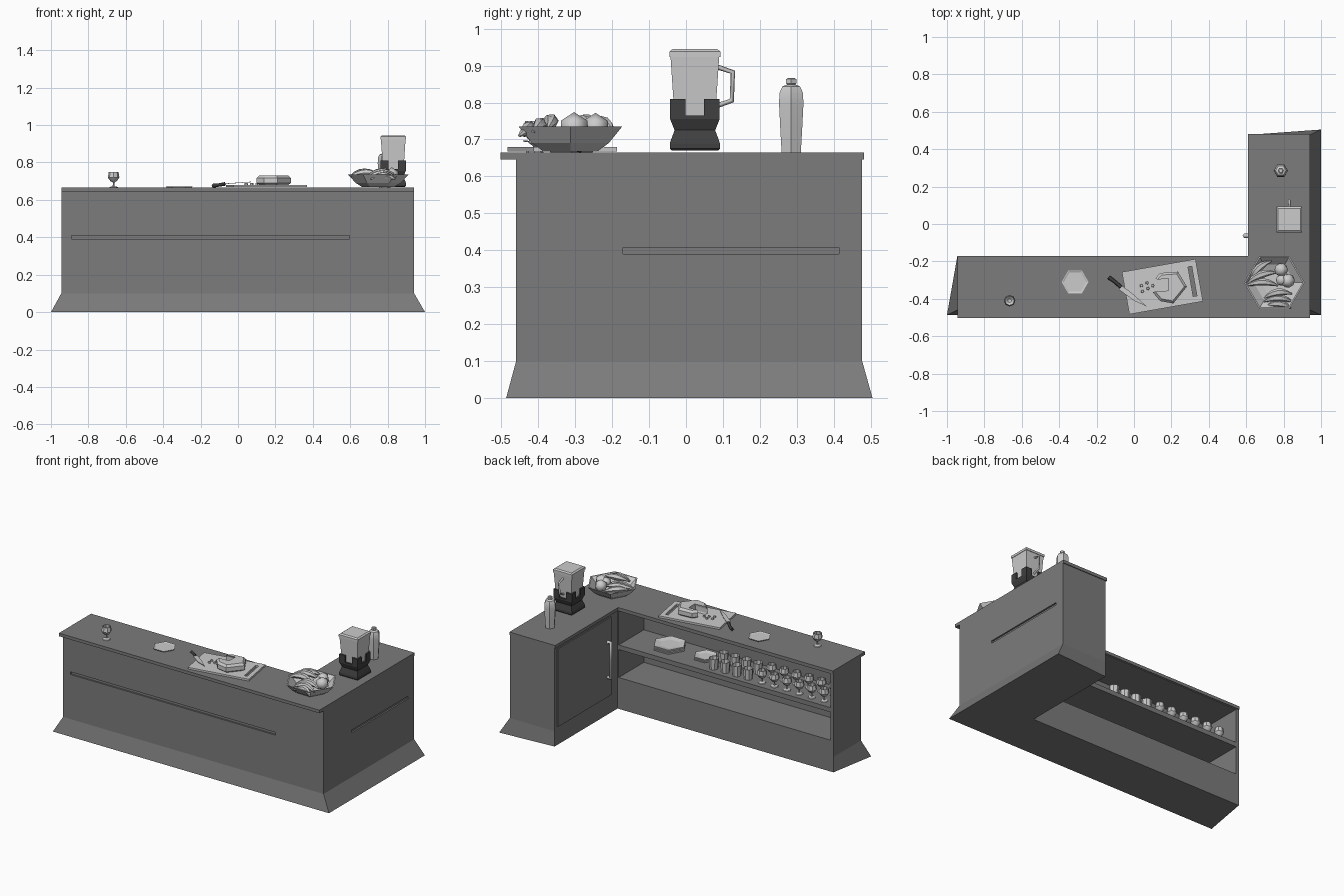
import bpy, bmesh, math
from mathutils import Matrix, Vector

if "Cube" in bpy.data.objects:
    bpy.data.objects.remove(bpy.data.objects["Cube"])

TOP = 0.665      # worktop height
SHELF = 0.418    # glass shelf height


def material(name, v):
    m = bpy.data.materials.new(name)
    m.diffuse_color = (v, v, v, 1)
    m.use_nodes = True
    m.node_tree.nodes["Principled BSDF"].inputs["Base Color"].default_value = m.diffuse_color
    return m


CHARCOAL = material("charcoal", 0.2)
BLACK = material("black", 0.05)


def add(name, mesh, mat=None, smooth=None):
    ob = bpy.data.objects.new(name, mesh)
    bpy.context.collection.objects.link(ob)
    if mat:
        mesh.materials.append(mat)
    if smooth:
        bpy.ops.object.select_all(action='DESELECT')
        ob.select_set(True)
        bpy.context.view_layer.objects.active = ob
        bpy.ops.object.shade_smooth_by_angle(angle=math.radians(smooth))
    return ob


def loft(name, rings, mat=None, smooth=None):
    """Skin a stack of equal-length rings and cap both ends."""
    bm = bmesh.new()
    vs = [[bm.verts.new(p) for p in r] for r in rings]
    n = len(rings[0])
    for a, b in zip(vs, vs[1:]):
        for i in range(n):
            bm.faces.new((a[i], a[(i + 1) % n], b[(i + 1) % n], b[i]))
    bm.faces.new(vs[0][::-1])
    bm.faces.new(vs[-1])
    bmesh.ops.recalc_face_normals(bm, faces=bm.faces)
    me = bpy.data.meshes.new(name)
    bm.to_mesh(me)
    bm.free()
    return add(name, me, mat, smooth)


def turned(name, profile, loc, n=6, turn=0.0, mat=None, smooth=None):
    """Revolve (radius, height) pairs with n sides."""
    ang = [turn + 2 * math.pi * i / n for i in range(n)]
    return loft(name, [[(loc[0] + r * math.cos(a), loc[1] + r * math.sin(a), loc[2] + z)
                        for a in ang] for r, z in profile], mat, smooth)


def prism(name, pts, z0, z1, mat=None):
    return loft(name, [[(x, y, z) for x, y in pts] for z in (z0, z1)], mat)


def box(name, x, y, z, mat=None):
    return prism(name, [(x[0], y[0]), (x[1], y[0]), (x[1], y[1]), (x[0], y[1])], z[0], z[1], mat)


def tube(name, pts, radii, res=0, mat=None, smooth=None):
    """Sweep a round or square section along a path."""
    cu = bpy.data.curves.new(name, 'CURVE')
    cu.dimensions = '3D'
    cu.bevel_depth, cu.bevel_resolution, cu.use_fill_caps = 1.0, res, True
    sp = cu.splines.new('POLY')
    sp.points.add(len(pts) - 1)
    for q, p, r in zip(sp.points, pts, radii):
        q.co, q.radius = (*p, 1), r
    tmp = bpy.data.objects.new(name + "_path", cu)
    bpy.context.collection.objects.link(tmp)
    me = bpy.data.meshes.new_from_object(tmp.evaluated_get(bpy.context.evaluated_depsgraph_get()))
    bpy.data.objects.remove(tmp)
    return add(name, me, mat, smooth)


def cut(ob, x, y, z, matrix=None):
    """Subtract a box from an object."""
    c = box("cutter", x, y, z)
    if matrix:
        c.data.transform(matrix)
    m = ob.modifiers.new("cut", 'BOOLEAN')
    m.operation, m.solver, m.object = 'DIFFERENCE', 'EXACT', c
    bpy.context.view_layer.objects.active = ob
    bpy.ops.object.modifier_apply(modifier=m.name)
    bpy.data.objects.remove(c)


# L-shaped counter with flared foot, open shelves at the back and two slots
wall = [(-.945, -.46), (.942, -.46), (.942, .477), (.618, .477), (.618, -.175), (-.945, -.175)]
foot = [(-1, -.487), (1, -.487), (1, .505)] + wall[3:]
counter = loft("counter_body", [[(x, y, z) for x, y in o]
                                for o, z in ((foot, 0), (wall, .1), (wall, .645))], CHARCOAL)
cut(counter, (-.925, .61), (-.435, -.1), (.205, .388))
cut(counter, (-.925, .61), (-.435, -.1), (SHELF, .64))
cut(counter, (-.89, .595), (-.5, -.45), (.392, .41))
cut(counter, (.932, 1), (-.17, .415), (.39, .407))

# Worktop
prism("worktop", [(-.945, -.503), (.942, -.503), (.942, .482), (.61, .482), (.61, -.17),
                  (-.945, -.17)], .645, TOP, CHARCOAL)

# Cupboard door and handle
box("cupboard_door", (.611, .625), (-.1, .45), (.12, .63), CHARCOAL)
tube("door_handle", [(.615, -.063, .48), (.59, -.063, .48), (.59, -.063, .25), (.615, -.063, .25)],
     [.013] * 4)

# Glassware
WINE = [(.024, 0), (.022, .004), (.005, .008), (.004, .028), (.018, .036), (.031, .055),
        (.026, .085), (.023, .085), (.026, .056), (.01, .04)]
TUMBLER = [(.026, 0), (.031, .07), (.028, .07), (.024, .008)]
turned("wine_glass", WINE, (-.665, -.41, TOP), n=8, smooth=40)
for row in range(2):
    for i in range(6):
        turned("shelf_wine_glass", WINE, (-.84 + .09 * i, -.23 - .1 * row, SHELF), n=8, smooth=40)
    for i in range(4):
        turned("shelf_tumbler", TUMBLER, (-.29 + .083 * i, -.23 - .1 * row, SHELF), n=8, smooth=40)

# Plates and coaster
for x, r, count in ((.335, .105, 4), (.075, .075, 3)):
    for i in range(count):
        turned("plate", [(r * .65, 0), (r, .009), (r * .97, .011), (r * .6, .004)],
               (x, -.31, SHELF + i * .008))
turned("coaster", [(.066, 0), (.072, .007), (.068, .007), (.06, .004)], (-.315, -.31, TOP))

# Cutting board with grip hole
place = Matrix.Translation((.152, -.335, TOP)) @ Matrix.Rotation(math.radians(10), 4, 'Z')
board = box("cutting_board", (-.2, .2), (-.115, .115), (.003, .015))
board.data.transform(place)
cut(board, (.153, .173), (-.08, .08), (-.1, .1), place)

# Loaf with a wedge cut out, plus crumbs
loaf = [(.10, -.365), (.14, -.412), (.21, -.425), (.283, -.335), (.235, -.255), (.14, -.262),
        (.115, -.29), (.185, -.285), (.185, -.36)]
mid = Vector((.19, -.335))
loft("loaf", [[(*(mid + (Vector(p) - mid) * s), z) for p in loaf]
              for s, z in ((.85, .68), (1, .69), (1, .717), (.85, .731))])
for x, y in ((.04, -.33), (.07, -.315), (.075, -.345), (.045, -.36), (.1, -.33)):
    turned("crumb", [(.009, 0), (.007, .009)], (x, y, .68), n=5)

# Knife leaning on the board
tube("knife_handle", [(-.135, -.285, .675), (-.1, -.31, .68), (-.07, -.338, .685)],
     [.011, .009, .01], mat=BLACK)
prism_pts = [(-.065, -.33), (-.01, -.37), (.07, -.442), (.0, -.41), (-.082, -.35)]
loft("knife_blade", [[(x, y, .684 + (x + .08) * .07 + h) for x, y in prism_pts] for h in (0, .003)])

# Fruit bowl
turned("fruit_bowl", [(.085, .003), (.12, .025), (.162, .07), (.154, .07), (.11, .028), (.07, .012)],
       (.75, -.313, TOP))
for x, y, r in ((.787, -.245, .04), (.822, -.303, .042), (.79, -.30, .035)):
    bm = bmesh.new()
    bmesh.ops.create_icosphere(bm, subdivisions=1, radius=r,
                               matrix=Matrix.Translation((x, y, .732)))
    fruit = bpy.data.meshes.new("fruit")
    bm.to_mesh(fruit)
    bm.free()
    add("fruit", fruit, smooth=60)


def banana(x, y, z, angle, length):
    pts = []
    for i in range(7):
        t = i / 3 - 1
        p = Matrix.Rotation(angle, 3, 'Z') @ Vector((t * length / 2, .02 * (1 - t * t), 0))
        pts.append((x + p.x, y + p.y, z - .02 * t * t))
    tube("banana", pts, [.004, .012, .018, .02, .018, .012, .004], res=1, smooth=50)


for b in ((.68, -.25, .745, .75, .15), (.685, -.29, .75, .35, .17), (.685, -.33, .745, 0, .17),
          (.77, -.385, .75, .15, .15), (.77, -.415, .74, .0, .15), (.775, -.445, .73, -.1, .13)):
    banana(*b)

# Blender: base, prongs, jar, lid, handle
BX, BY = .83, .024


def square(name, profile, mat=None):
    return turned(name, [(h * math.sqrt(2), z) for h, z in profile], (BX, BY, 0), 4,
                  math.pi / 4, mat)


square("mixer_base", [(.063, .67), (.068, .675), (.068, .688), (.066, .695), (.055, .725),
                      (.067, .755), (.067, .765), (.04, .765)], BLACK)
for sx in (-1, 1):
    for sy in (-1, 1):
        x, y = BX + sx * .046, BY + sy * .046
        box("mixer_prong", (x - .021, x + .021), (y - .021, y + .021), (.76, .81), BLACK)
square("mixer_jar", [(.055, .762), (.066, .925)])
square("mixer_lid", [(.069, .923), (.069, .938), (.06, .945), (.055, .945)])
tube("mixer_handle", [(BX, .08, .898), (BX, .127, .882), (BX, .124, .805), (BX, .08, .79)],
     [.007] * 4)

# Bottle
turned("bottle", [(.03, 0), (.034, .06), (.038, .13), (.037, .16), (.028, .178), (.013, .184),
                  (.016, .187), (.016, .198), (.01, .202)], (.785, .285, TOP), smooth=30)
